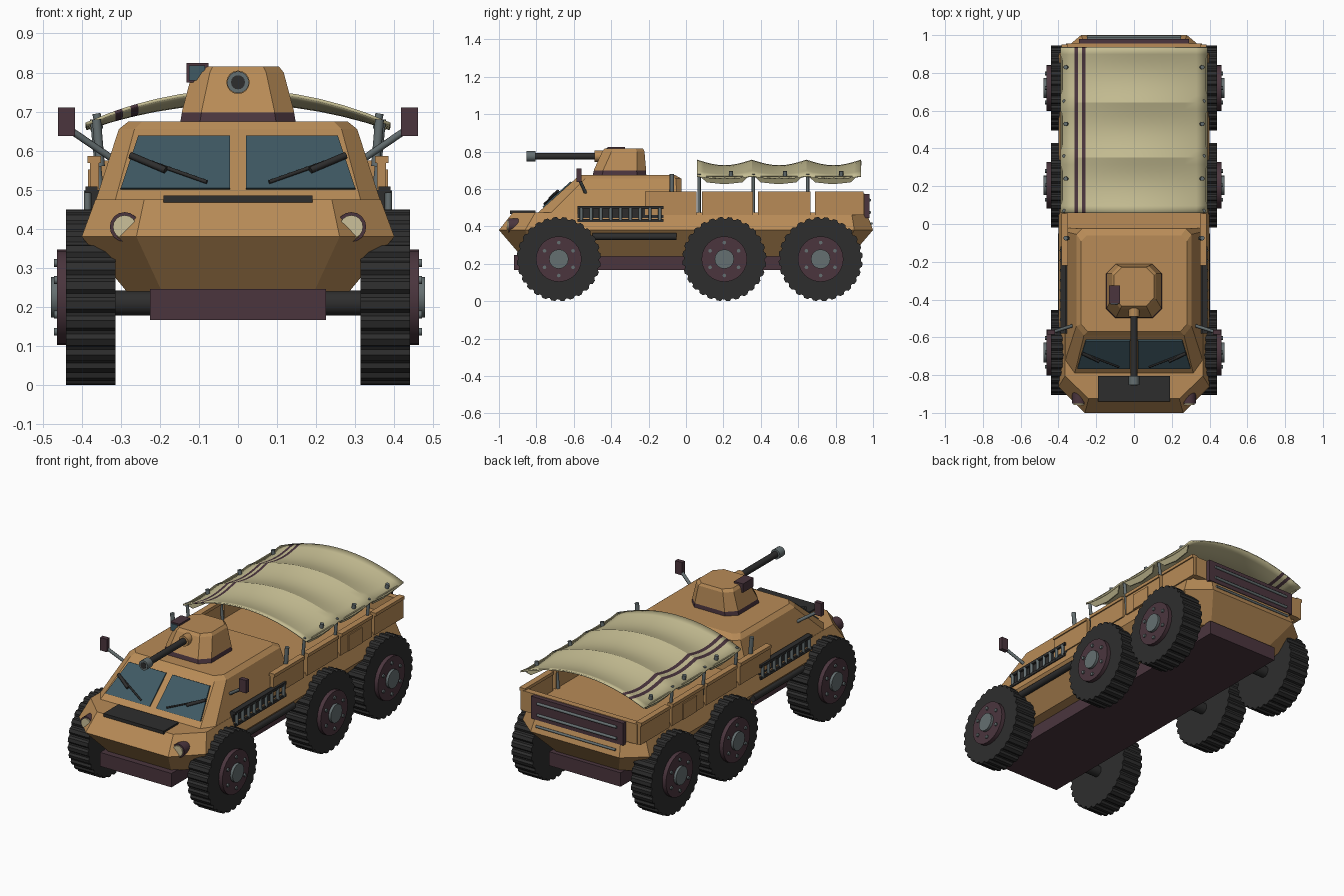
import bpy, bmesh, math
from mathutils import Vector

if "Cube" in bpy.data.objects:
    bpy.data.objects.remove(bpy.data.objects["Cube"])


def material(name, r, g, b):
    m = bpy.data.materials.new(name)
    m.use_nodes = True
    m.diffuse_color = (r, g, b, 1)
    m.node_tree.nodes["Principled BSDF"].inputs["Base Color"].default_value = (r, g, b, 1)
    return m


SAND = material("sand_paint", .48, .26, .095)
CANVAS = material("canvas_cloth", .56, .51, .29)
PLUM = material("dark_plum", .07, .036, .048)
RUBBER = material("black_rubber", .027, .027, .027)
GLASS = material("blue_glass", .05, .1, .125)
STEEL = material("grey_steel", .13, .16, .165)
LAMP = material("cream_lamp", .6, .53, .32)


def finish(name, bm, *mats):
    bmesh.ops.recalc_face_normals(bm, faces=bm.faces)
    me = bpy.data.meshes.new(name)
    bm.to_mesh(me)
    bm.free()
    for m in mats:
        me.materials.append(m)
    ob = bpy.data.objects.new(name, me)
    bpy.context.collection.objects.link(ob)
    return ob


def loft(name, rings, mat):
    """Closed solid through rings holding the same number of points."""
    bm = bmesh.new()
    rows = [[bm.verts.new(p) for p in ring] for ring in rings]
    for a, b in zip(rows, rows[1:]):
        for i in range(len(a)):
            j = (i + 1) % len(a)
            bm.faces.new((a[i], a[j], b[j], b[i]))
    bm.faces.new(rows[0])
    bm.faces.new(rows[-1])
    return finish(name, bm, mat)


def slab(name, pts, shift, mat):
    """Outline extruded by a vector."""
    return loft(name, [pts, [Vector(p) + Vector(shift) for p in pts]], mat)


def box(name, x, y, z, mat):
    base = [(x[0], y[0], z[0]), (x[1], y[0], z[0]), (x[1], y[1], z[0]), (x[0], y[1], z[0])]
    return slab(name, base, (0, 0, z[1] - z[0]), mat)


def rod(name, p, q, r, mat, sides=16):
    p, d = Vector(p), Vector(q) - Vector(p)
    turn = d.to_track_quat('Z', 'Y')
    ring = [p + turn @ Vector((r * math.cos(a), r * math.sin(a), 0))
            for a in (2 * math.pi * i / sides for i in range(sides))]
    ob = slab(name, ring, d, mat)
    for f in ob.data.polygons:
        f.use_smooth = len(f.vertices) == 4
    ob.data.set_sharp_from_angle(angle=math.radians(50))
    return ob


def octagon(z, w, y0, y1, fx, fy, bx, by):
    """Rectangle with cut front (fx, fy) and back (bx, by) corners."""
    right = [(w - fx, y0, z), (w, y0 + fy, z), (w, y1 - by, z), (w - bx, y1, z)]
    return right + [(-x, y, h) for x, y, h in reversed(right)]


# Hull, cabin and belly
loft("hull", [octagon(.24, .285, -.88, .88, .09, .08, .09, .06),
              octagon(.38, .4, -1, 1, .14, .14, .12, .1),
              octagon(.475, .365, -.925, .965, .125, .12, .1, .08)], SAND)
loft("cabin", [octagon(.47, .365, -.795, -.02, .05, .07, .02, .02),
               octagon(.655, .305, -.59, -.025, .04, .05, .03, .03),
               octagon(.675, .28, -.57, -.06, .035, .04, .03, .03)], SAND)
box("belly_box", (-.225, .225), (-.92, .91), (.167, .246), PLUM)
box("hood_plate", (-.19, .19), (-.94, -.805), (.467, .485), RUBBER)


def on_glass(x, z, lift=0):
    return (x, -.79 + (z - .475) * 1.11 - lift, z)


# Windscreen and wipers
for s in (-1, 1):
    pane = [on_glass(s * x, z, -.002) for x, z in ((.02, .5), (.3, .5), (.255, .635), (.02, .635))]
    slab("window", pane, (0, -.008, .004), GLASS)
    rod("wiper_arm", on_glass(s * .08, .52, .018), on_glass(s * .27, .587, .018), .005, RUBBER, 8)
    rod("wiper_blade", on_glass(s * .185, .55, .02), on_glass(s * .275, .588, .02), .009, RUBBER, 8)

# Headlights and mirrors
for s in (-1, 1):
    rod("lamp_ring", (s * .29, -.86, .405), (s * .29, -.95, .405), .038, PLUM)
    rod("lamp_lens", (s * .29, -.9, .405), (s * .29, -.957, .405), .03, LAMP)
    rod("mirror_arm", (s * .315, -.535, .575), (s * .425, -.57, .65), .009, STEEL, 8)
    box("mirror", sorted((s * .417, s * .46)), (-.585, -.56), (.637, .71), PLUM)

# Turret with gun
loft("turret_ring", [octagon(.67, .148, -.5, -.212, .05, .05, .05, .05),
                     octagon(.7, .143, -.492, -.214, .05, .05, .05, .05)], PLUM)
loft("turret", [octagon(.698, .144, -.494, -.213, .05, .05, .05, .05),
                octagon(.8, .117, -.448, -.222, .045, .05, .04, .04),
                octagon(.815, .105, -.435, -.23, .04, .045, .04, .04)], SAND)
rod("gun_mount", (0, -.43, .775), (0, -.49, .775), .03, SAND)
rod("gun_barrel", (0, -.43, .775), (0, -.82, .775), .018, RUBBER)
rod("gun_muzzle", (0, -.805, .775), (0, -.852, .775), .028, STEEL)
rod("gun_bore", (0, -.84, .775), (0, -.854, .775), .018, RUBBER)
box("sight_box", (-.132, -.075), (-.42, -.325), (.775, .825), PLUM)
box("sight_glass", (-.125, -.085), (-.425, -.419), (.78, .818), GLASS)

# Wheels and axles
TEETH, R, CZ = 28, .225, .225
for y in (-.68, .205, .72):
    rod("axle", (-.32, y, .21), (.32, y, .21), .032, RUBBER)
    for s in (-1, 1):
        tread = []
        for i in range(TEETH):
            for k, r in ((0, R - .01), (.25, R), (.75, R), (1, R - .01)):
                a = 2 * math.pi * (i + k * .8) / TEETH
                tread.append((s * .313, y + r * math.cos(a), CZ + r * math.sin(a)))
        slab("tyre", tread, (s * .127, 0, 0), RUBBER)
        rod("rim", (s * .42, y, CZ), (s * .463, y, CZ), .122, PLUM, 24)
        rod("hub", (s * .45, y, CZ), (s * .478, y, CZ), .052, STEEL)
        for i in range(6):
            a = math.pi * (i + .5) / 3
            p = (y + .088 * math.cos(a), CZ + .088 * math.sin(a))
            rod("wheel_bolt", (s * .45, *p), (s * .471, *p), .01, STEEL, 8)

# Cargo sides, grilles and exhausts
BAYS = (.06, .35, .64, .93)
for s in (-1, 1):
    for y0, y1 in ((-.22, .055), (.085, .358), (.384, .665), (.69, .95)):
        box("cargo_side", sorted((s * .355, s * .378)), (y0, y1), (.46, .575), SAND)
        box("cargo_rail", sorted((s * .35, s * .385)), (y0, y1), (.568, .586), SAND)
    box("side_plate", sorted((s * .375, s * .384)), (.45, .57), (.462, .552), SAND)
    for z in (.432, .5):
        box("grille_bar", sorted((s * .36, s * .39)), (-.58, -.12), (z - .008, z + .008), RUBBER)
    box("grille_back", sorted((s * .34, s * .376)), (-.58, -.12), (.43, .5), RUBBER)
    for i in range(9):
        y = -.56 + i * .0525
        rod("grille_rung", (s * .385, y, .434), (s * .385, y, .498), .009, STEEL, 8)
    rod("exhaust", (s * .383, -.5, .345), (s * .383, -.05, .345), .019, RUBBER, 12)
    rod("front_pole", (s * .352, -.075, .56), (s * .362, -.075, .68), .012, STEEL, 10)
    for y in BAYS[:3]:
        rod("canvas_pole", (s * .35, y + .01, .475), (s * .37, y + .01, .68), .009, STEEL, 10)
    for y in (.24, .53, .83):
        rod("canvas_bolt", (s * .355, y, .655), (s * .362, y, .695), .011, STEEL, 10)

# Tailgate
box("tailgate", (-.36, .36), (.92, .955), (.46, .575), SAND)
box("tail_panel", (-.29, .29), (.94, .98), (.445, .572), PLUM)
for z in (.475, .54):
    rod("tail_slat", (-.25, .982, z), (.25, .982, z), .008, STEEL, 8)
rod("tail_step", (-.25, .992, .415), (.25, .992, .415), .007, STEEL, 8)

# Sagging canvas with painted stripes
STRIPES = ((-.316, -.297), (-.276, -.257))
xs = sorted([-.39 + .06 * i for i in range(14)] + [x for pair in STRIPES for x in pair])
STEPS = 24
bm = bmesh.new()
rows = []
for j in range(STEPS + 1):
    t = j / STEPS
    sag = .03 * math.sin(math.pi * (t * 3 % 1))
    rows.append([bm.verts.new((x, .06 + .875 * t, .757 - .085 * (x / .39) ** 2
                               - sag * (1 - .6 * (x / .39) ** 2))) for x in xs])
for a, b in zip(rows, rows[1:]):
    for i in range(len(xs) - 1):
        f = bm.faces.new((a[i], a[i + 1], b[i + 1], b[i]))
        f.smooth = True
        mid = (xs[i] + xs[i + 1]) / 2
        f.material_index = int(any(lo < mid < hi for lo, hi in STRIPES))
canvas = finish("canvas_roof", bm, CANVAS, PLUM)
canvas.data.set_sharp_from_angle(angle=math.radians(20))
thick = canvas.modifiers.new("thickness", 'SOLIDIFY')
thick.thickness = .008
thick.offset = -1

# Canvas flaps hanging between the poles
for s in (-1, 1):
    for y0, y1 in zip(BAYS, BAYS[1:]):
        flap = [(s * .386, y0 + .015, .668), (s * .386, y1 - .015, .668), (s * .366, y1 - .05, .635),
                (s * .362, (y0 + y1) / 2, .625), (s * .366, y0 + .05, .635)]
        slab("canvas_flap", flap, (-s * .006, 0, 0), CANVAS)
